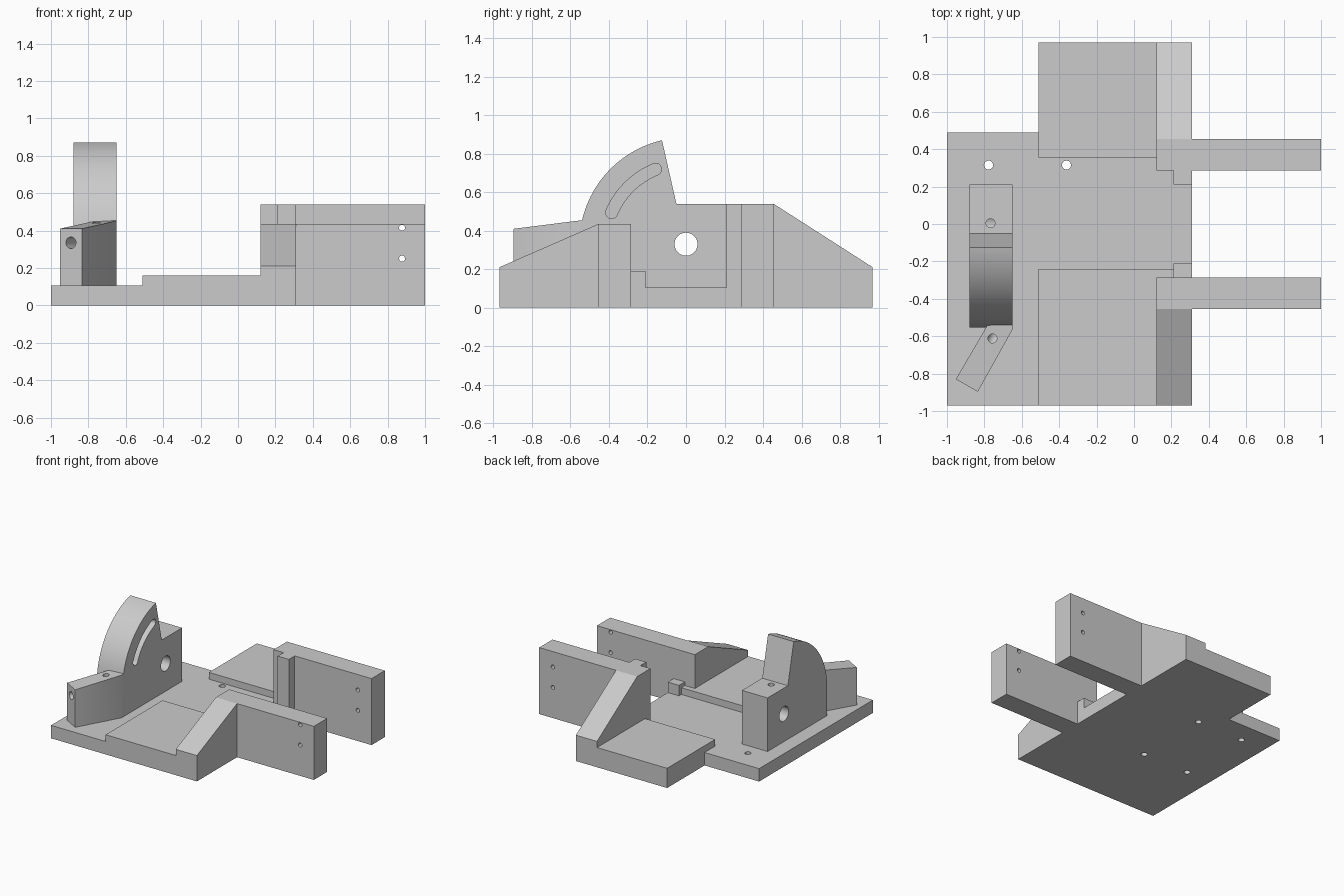
import bpy, bmesh
from math import cos, sin, pi, radians
from mathutils import Vector

if "Cube" in bpy.data.objects:
    bpy.data.objects.remove(bpy.data.objects["Cube"], do_unlink=True)

grey = bpy.data.materials.new("plain grey")
grey.use_nodes = True
grey.diffuse_color = (0.6, 0.6, 0.6, 1)
grey.node_tree.nodes["Principled BSDF"].inputs["Base Color"].default_value = (0.6, 0.6, 0.6, 1)


def prism(name, pts, axis, lo, hi):
    """Extrude a 2D outline along an axis: x takes (y, z), y takes (x, z), z takes (x, y)."""
    place = {"x": lambda p, d: (d, p[0], p[1]),
             "y": lambda p, d: (p[0], d, p[1]),
             "z": lambda p, d: (p[0], p[1], d)}[axis]
    bm = bmesh.new()
    face = bm.faces.new([bm.verts.new(place(p, lo)) for p in pts])
    new = bmesh.ops.extrude_face_region(bm, geom=[face])["geom"]
    shift = Vector(place((0, 0), hi - lo))
    bmesh.ops.translate(bm, vec=shift, verts=[g for g in new if isinstance(g, bmesh.types.BMVert)])
    bmesh.ops.recalc_face_normals(bm, faces=bm.faces)
    mesh = bpy.data.meshes.new(name)
    bm.to_mesh(mesh)
    bm.free()
    mesh.materials.append(grey)
    obj = bpy.data.objects.new(name, mesh)
    bpy.context.collection.objects.link(obj)
    return obj


def rect(a0, a1, b0, b1):
    return [(a0, b0), (a1, b0), (a1, b1), (a0, b1)]


def arc(cx, cy, r, start, end, n):
    angles = [radians(start + (end - start) * i / n) for i in range(n + 1)]
    return [(cx + r * cos(a), cy + r * sin(a)) for a in angles]


def rod(start, end, r):
    """Round cutter between two points."""
    start, end = Vector(start), Vector(end)
    obj = prism("cutter", arc(0, 0, r, 0, 345, 23), "z", 0, (end - start).length)
    turn = (end - start).to_track_quat("Z", "Y").to_matrix().to_4x4()
    obj.data.transform(turn)
    obj.data.transform(turn.Translation(start))
    return obj


def cut(obj, cutters):
    bpy.context.view_layer.objects.active = obj
    for c in cutters:
        c.hide_render = True
        mod = obj.modifiers.new("cut", "BOOLEAN")
        mod.operation, mod.solver, mod.object = "DIFFERENCE", "EXACT", c
        bpy.ops.object.modifier_apply(modifier=mod.name)
        bpy.data.objects.remove(c, do_unlink=True)


def smooth(obj):
    bpy.ops.object.select_all(action="DESELECT")
    obj.select_set(True)
    bpy.context.view_layer.objects.active = obj
    bpy.ops.object.shade_smooth_by_angle(angle=radians(30))


FLOOR = 0.105

# Base plate with four bolt holes
base = prism("base_plate", [(-1, -0.97), (0.31, -0.97), (0.31, 0.97), (-0.51, 0.97),
                            (-0.51, 0.49), (-1, 0.49)], "z", 0, FLOOR)
cut(base, [rod((x, y, -0.1), (x, y, 0.2), 0.024) for x in (-0.777, -0.361) for y in (-0.312, 0.315)])

# Raised pads
prism("front_pad", rect(-0.51, 0.25, -0.97, -0.24), "z", FLOOR, 0.16)
prism("back_pad", rect(-0.51, 0.25, 0.355, 0.97), "z", FLOOR, 0.16)

# Arms, sloping ribs and guides on both sides
smoothed = [base]
for side, s, top, guide_top in (("front", -1, 0.435, 0.19), ("back", 1, 0.54, 0.54)):
    y0, y1 = sorted((s * 0.285, s * 0.455))
    arm = prism(side + "_arm", [(0.12, FLOOR), (0.31, FLOOR), (0.31, 0), (1, 0), (1, top), (0.12, top)],
                "y", y0, y1)
    cut(arm, [rod((0.877, y0 - 0.1, z), (0.877, y1 + 0.1, z), 0.016) for z in (0.25, 0.415)])
    smoothed.append(arm)
    prism(side + "_rib", [(s * 0.97, FLOOR), (s * 0.455, FLOOR), (s * 0.455, top), (s * 0.97, 0.21)],
          "x", 0.12, 0.31)
    g0, g1 = sorted((s * 0.21, s * 0.285))
    prism(side + "_guide", rect(0.21, 0.31, g0, g1), "z", FLOOR, guide_top)

# Quadrant block: pivot hole, oil hole and a blind curved slot
PIVOT = (0, 0.33)
profile = [(0.21, FLOOR), (0.21, 0.54), (-0.05, 0.54)]
profile += arc(*PIVOT, 0.554, 103, 180, 32) + [(-0.554, FLOOR)]
quadrant = prism("quadrant_block", profile, "x", -0.88, -0.65)


def slot_end(angle, turn):
    a = radians(angle)
    return arc(0.42 * cos(a), PIVOT[1] + 0.42 * sin(a), 0.031, turn, turn + 180, 8)


slot = arc(*PIVOT, 0.451, 112, 157, 16)[:-1] + slot_end(157, 157)
slot += arc(*PIVOT, 0.389, 157, 112, 16)[1:-1] + slot_end(112, 292)[:-1]
cut(quadrant, [prism("cutter", slot, "x", -0.765, -0.6),
               rod((-1, 0, 0.33), (-0.5, 0, 0.33), 0.06),
               rod((-0.767, 0.004, 0.33), (-0.767, 0.004, 0.7), 0.024)])

# Angled foot with a gently rising top, an axial bore and a cross hole
foot = prism("angled_foot", [(-0.953, -0.83), (-0.835, -0.897), (-0.65, -0.565), (-0.65, -0.5),
                             (-0.76, -0.5)], "z", FLOOR, 0.41)
for v in foot.data.vertices:
    if v.co.z > 0.3:
        v.co.z += 0.11 * ((v.co.x + 0.893) * 0.49 + (v.co.y + 0.863) * 0.87)
along = Vector((0.49, 0.87, 0))
mouth = Vector((-0.893, -0.863, 0.335))
cut(foot, [rod(mouth - along * 0.1, mouth + along * 0.32, 0.031),
           rod((-0.757, -0.612, 0.335), (-0.757, -0.612, 0.6), 0.024)])

for obj in smoothed + [quadrant, foot]:
    smooth(obj)
